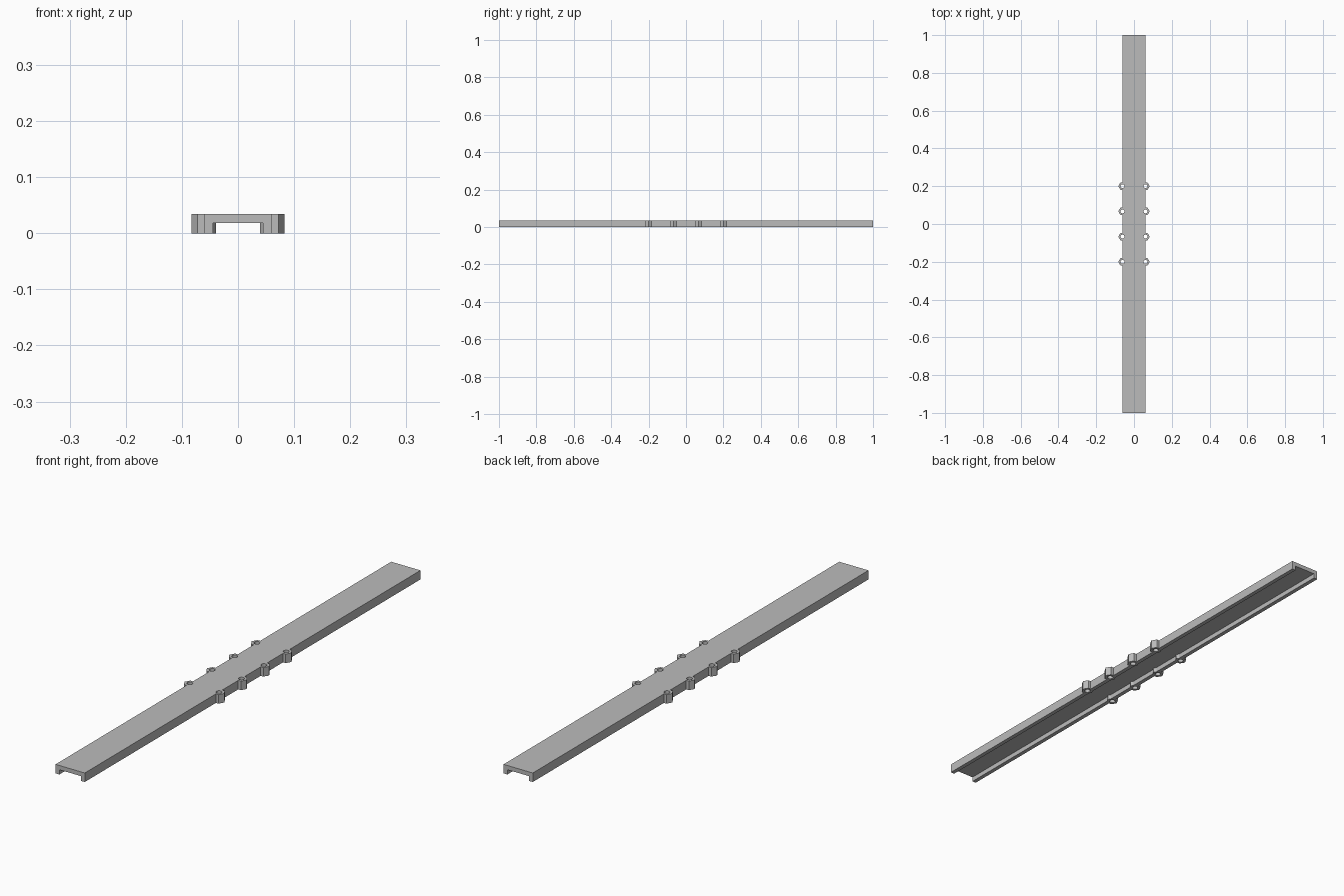
import bpy
import bmesh
from math import pi
from mathutils import Matrix

cube = bpy.data.objects.get("Cube")
if cube:
    bpy.data.objects.remove(cube, do_unlink=True)

HEIGHT = 0.034
HALF_WIDTH = 0.061
INNER = 0.045
CEILING = 0.018
LUG_ROWS = (-0.2, -0.067, 0.067, 0.2)

grey = bpy.data.materials.new("Grey")
grey.use_nodes = True
colour = (0.5, 0.5, 0.5, 1)
grey.diffuse_color = colour
grey.node_tree.nodes["Principled BSDF"].inputs["Base Color"].default_value = colour


def finish(name, bm):
    bmesh.ops.recalc_face_normals(bm, faces=bm.faces)
    mesh = bpy.data.meshes.new(name)
    bm.to_mesh(mesh)
    bm.free()
    mesh.materials.append(grey)
    obj = bpy.data.objects.new(name, mesh)
    bpy.context.collection.objects.link(obj)
    return obj


def prisms(name, sides, radius, depth):
    """Upright prisms at every lug position, one corner pointing along y."""
    bm = bmesh.new()
    for side in (-1, 1):
        for y in LUG_ROWS:
            place = Matrix.Translation((side * HALF_WIDTH, y, HEIGHT / 2))
            bmesh.ops.create_cone(bm, cap_ends=True, segments=sides, radius1=radius,
                                  radius2=radius, depth=depth,
                                  matrix=place @ Matrix.Rotation(pi / 2, 4, "Z"))
    for v in bm.verts:
        v.co.z = round(v.co.z, 5)
    return finish(name, bm)


# Channel bar: U profile open downward, extruded along y
bm = bmesh.new()
half = [(HALF_WIDTH, HEIGHT), (HALF_WIDTH, 0), (INNER, 0), (INNER, CEILING)]
profile = half + [(-x, z) for x, z in reversed(half)]
face = bm.faces.new([bm.verts.new((x, -1, z)) for x, z in profile])
ends = bmesh.ops.extrude_face_region(bm, geom=[face])["geom"]
bmesh.ops.translate(bm, vec=(0, 2, 0),
                    verts=[g for g in ends if isinstance(g, bmesh.types.BMVert)])
bar = finish("channel_bar", bm)

# Hexagonal lugs, merged into the bar, and round holes through them
lugs = prisms("hex_lugs", 6, 0.022, HEIGHT)
holes = prisms("hole_cutters", 16, 0.0105, HEIGHT * 2)
for helper, operation in ((lugs, "UNION"), (holes, "DIFFERENCE")):
    mod = bar.modifiers.new(helper.name, "BOOLEAN")
    mod.object = helper
    mod.operation = operation
    mod.solver = "EXACT"

# Bake the result and drop the helpers
graph = bpy.context.evaluated_depsgraph_get()
baked = bpy.data.meshes.new_from_object(bar.evaluated_get(graph))
bar.modifiers.clear()
bar.data = baked
for helper in (lugs, holes):
    bpy.data.objects.remove(helper, do_unlink=True)
